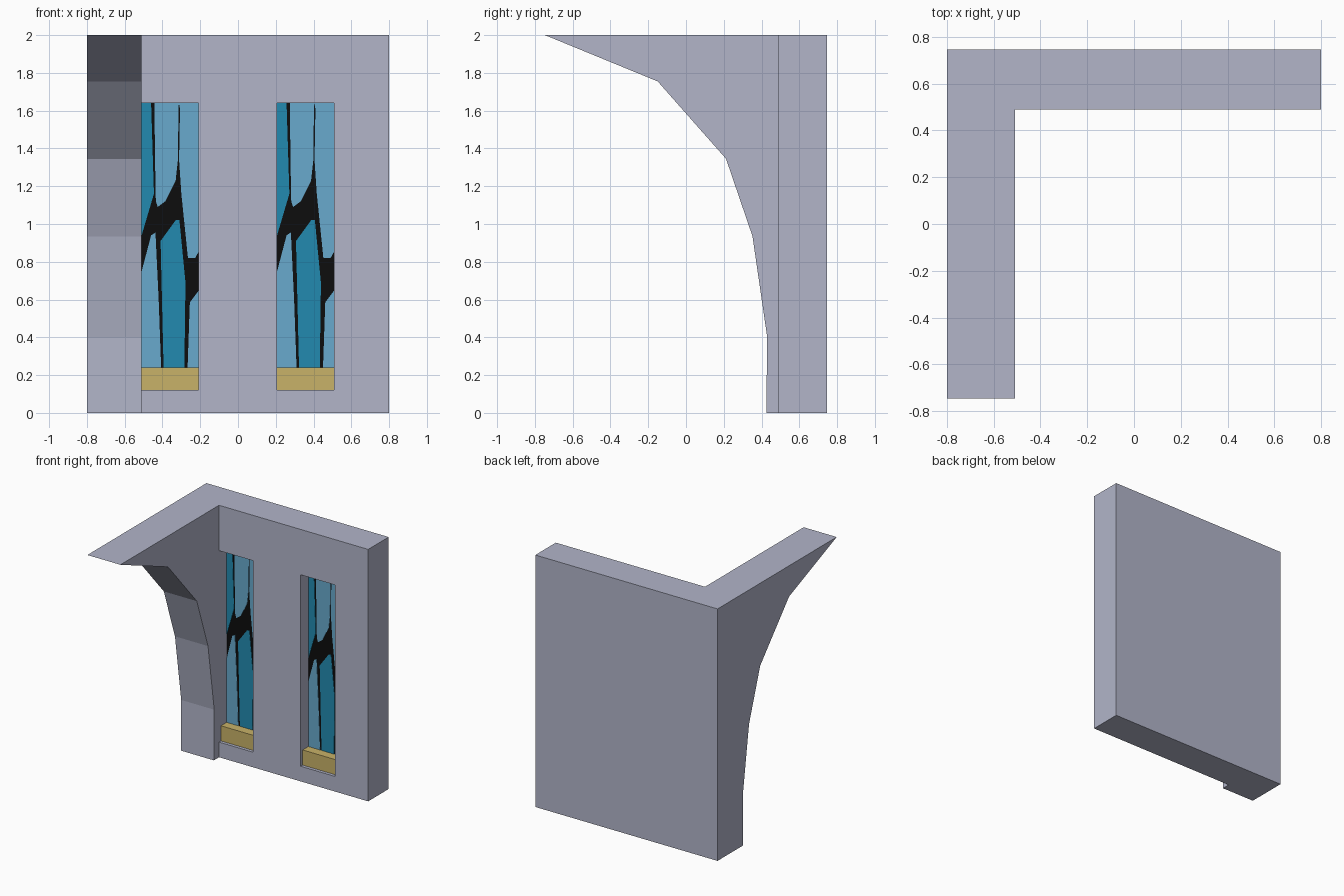
import bpy, bmesh

if "Cube" in bpy.data.objects:
    bpy.data.objects.remove(bpy.data.objects["Cube"])


def material(name, rgb):
    m = bpy.data.materials.new(name)
    m.diffuse_color = (*rgb, 1)
    m.use_nodes = True
    m.node_tree.nodes["Principled BSDF"].inputs["Base Color"].default_value = m.diffuse_color
    return m


STONE = material("grey_stone", (0.445, 0.462, 0.584))
GOLD = material("sand_sill", (0.578, 0.445, 0.138))
LIGHT = material("light_blue_glass", (0.138, 0.402, 0.610))
DARK = material("deep_blue_glass", (0.016, 0.254, 0.434))
LEAD = material("black_lead", (0.004, 0.004, 0.004))


def prism(name, pts, to3d, depth, mat):
    """Extrude a flat outline along the vector depth."""
    bm = bmesh.new()
    f = bm.faces.new([bm.verts.new(to3d(a, b)) for a, b in pts])
    ext = bmesh.ops.extrude_face_region(bm, geom=[f], use_keep_orig=True)
    verts = [g for g in ext["geom"] if isinstance(g, bmesh.types.BMVert)]
    bmesh.ops.translate(bm, verts=verts, vec=depth)
    bmesh.ops.recalc_face_normals(bm, faces=bm.faces[:])
    me = bpy.data.meshes.new(name)
    bm.to_mesh(me)
    bm.free()
    me.materials.append(mat)
    ob = bpy.data.objects.new(name, me)
    bpy.context.collection.objects.link(ob)
    return ob


def box(name, x, y, z, mat):
    pts = [(x[0], z[0]), (x[1], z[0]), (x[1], z[1]), (x[0], z[1])]
    return prism(name, pts, lambda a, b: (a, y[0], b), (0, y[1] - y[0], 0), mat)


FRONT, BACK = 0.49, 0.747
GLASS_Y = FRONT + 0.10

# back wall
wall = box("wall", (-0.8, 0.8), (FRONT, BACK), (0, 2), STONE)

# curved buttress on the left
profile = [(FRONT, 0), (0.425, 0), (0.43, 0.40), (0.352, 0.935),
           (0.212, 1.345), (-0.15, 1.755), (-0.747, 2), (FRONT, 2)]
prism("buttress", profile, lambda y, z: (-0.8, y, z), (0.29, 0, 0), STONE)

# glass panes: outlines in window width (0..0.3) and height z
PANES = [
    ("upper_left", DARK, [(0, 1.64), (0.05, 1.64), (0.065, 1.16), (0, 0.94)]),
    ("upper_middle", LIGHT, [(0.067, 1.64), (0.197, 1.64), (0.195, 1.61), (0.192, 1.34),
                             (0.18, 1.23), (0.125, 1.12), (0.085, 1.09), (0.075, 1.12),
                             (0.073, 1.20)]),
    ("upper_right", LIGHT, [(0.197, 1.64), (0.3, 1.64), (0.3, 0.85), (0.283, 0.82),
                            (0.245, 0.82), (0.21, 1.16), (0.198, 1.34), (0.203, 1.61)]),
    ("lower_left", LIGHT, [(0, 0.75), (0.05, 0.94), (0.073, 0.955), (0.09, 0.60),
                           (0.103, 0.24), (0, 0.24)]),
    ("lower_middle", DARK, [(0.116, 0.24), (0.10, 0.91), (0.18, 1.02), (0.20, 1.02),
                            (0.232, 0.69), (0.226, 0.24)]),
    ("lower_right", LIGHT, [(0.243, 0.24), (0.255, 0.585), (0.3, 0.645), (0.3, 0.24)]),
]

for side, x0 in (("left", -0.51), ("right", 0.207)):
    x1 = x0 + 0.3
    # recess cut into the wall
    cutter = box(side + "_window_cutter", (x0, x1), (0.40, GLASS_Y + 0.005), (0.12, 1.64), STONE)
    cutter.hide_render = True
    cutter.hide_viewport = True
    cutter.display_type = 'WIRE'
    mod = wall.modifiers.new(side + "_window", 'BOOLEAN')
    mod.object = cutter
    mod.operation = 'DIFFERENCE'
    mod.solver = 'EXACT'
    # leading, panes and sill
    box(side + "_window_leading", (x0, x1), (GLASS_Y, GLASS_Y + 0.005), (0.12, 1.64), LEAD)
    for name, mat, pts in PANES:
        prism(f"{side}_pane_{name}", pts, lambda a, b: (x0 + a, GLASS_Y - 0.004, b),
              (0, 0.004, 0), mat)
    box(side + "_window_sill", (x0, x1), (FRONT + 0.025, GLASS_Y), (0.12, 0.24), GOLD)

# bake the window cuts into the wall, then drop the cutters
bpy.context.view_layer.update()
deps = bpy.context.evaluated_depsgraph_get()
cut = bpy.data.meshes.new_from_object(wall.evaluated_get(deps))
wall.modifiers.clear()
wall.data = cut
for ob in [o for o in bpy.data.objects if o.name.endswith("cutter")]:
    bpy.data.objects.remove(ob)
